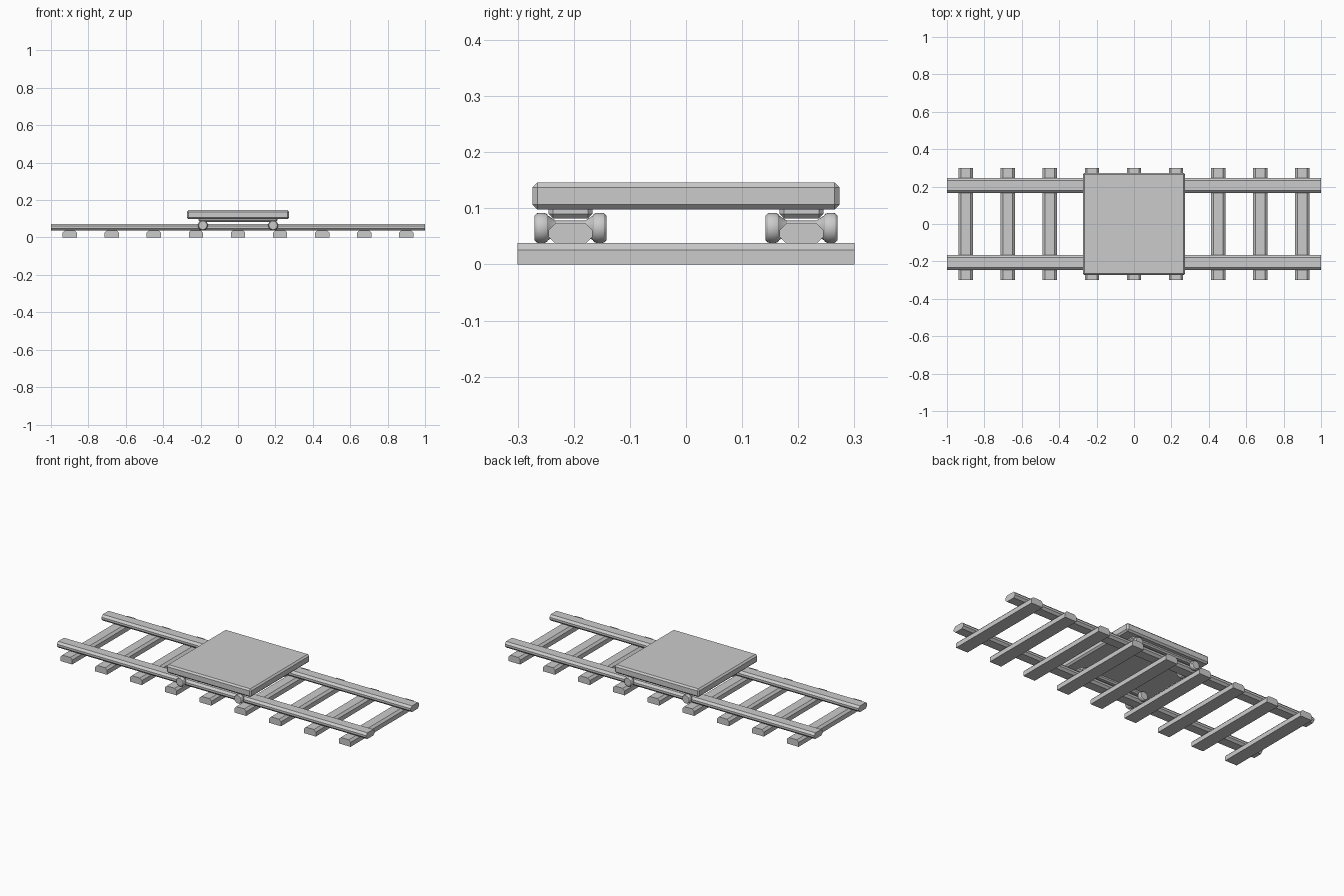
import bpy, bmesh, math

if "Cube" in bpy.data.objects:
    bpy.data.objects.remove(bpy.data.objects["Cube"])


def make_object(name, bm):
    bmesh.ops.recalc_face_normals(bm, faces=bm.faces)
    mesh = bpy.data.meshes.new(name)
    bm.to_mesh(mesh)
    bm.free()
    obj = bpy.data.objects.new(name, mesh)
    bpy.context.collection.objects.link(obj)
    return obj


def box(name, lo, hi, bevel):
    bm = bmesh.new()
    bmesh.ops.create_cube(bm, size=1)
    for v in bm.verts:
        v.co = [(a + b) / 2 + c * (b - a) for a, b, c in zip(lo, hi, v.co)]
    bmesh.ops.bevel(bm, geom=bm.edges[:], offset=bevel, segments=1, affect='EDGES')
    return make_object(name, bm)


def extrude(name, profile, to_3d, start, end):
    """Extrude a 2D profile; to_3d(u, v, t) places it along the length t."""
    bm = bmesh.new()
    face = bm.faces.new([bm.verts.new(to_3d(u, v, start)) for u, v in profile])
    moved = bmesh.ops.extrude_face_region(bm, geom=[face])['geom']
    offset = [b - a for a, b in zip(to_3d(0, 0, start), to_3d(0, 0, end))]
    bmesh.ops.translate(bm, vec=offset,
                        verts=[g for g in moved if isinstance(g, bmesh.types.BMVert)])
    if not face.is_valid or not any(len(e.link_faces) == 1 for e in face.edges):
        pass
    else:
        bm.faces.new([v for v in face.verts])
    return make_object(name, bm)


def spool(name, x, y, z, profile, sides=24):
    """Lathe a (offset along y, radius) profile around the y axis."""
    bm = bmesh.new()
    rings = []
    for dy, r in profile:
        rings.append([bm.verts.new((x + r * math.cos(2 * math.pi * i / sides), y + dy,
                                    z + r * math.sin(2 * math.pi * i / sides)))
                      for i in range(sides)])
    for a, b in zip(rings, rings[1:]):
        for i in range(sides):
            j = (i + 1) % sides
            bm.faces.new((a[i], a[j], b[j], b[i]))
    bm.faces.new(rings[0])
    bm.faces.new(rings[-1])
    obj = make_object(name, bm)
    bpy.ops.object.select_all(action='DESELECT')
    obj.select_set(True)
    bpy.context.view_layer.objects.active = obj
    bpy.ops.object.shade_smooth_by_angle(angle=math.radians(30))
    return obj


RAIL_Y = 0.206

# Sleepers with chamfered top edges
sleeper = [(-0.038, 0), (0.038, 0), (0.038, 0.026), (0.026, 0.038), (-0.026, 0.038), (-0.038, 0.026)]
for i in range(9):
    x = -0.9 + 0.225 * i
    extrude(f"sleeper_{i + 1}", sleeper, lambda u, v, t: (x + u, t, v), -0.3, 0.3)

# Rails, eight-sided section
w, c = 0.039, 0.012
rail = [(-w, 0.049), (-w + c, 0.037), (w - c, 0.037), (w, 0.049),
        (w, 0.061), (w - c, 0.073), (-w + c, 0.073), (-w, 0.061)]

# Double-flanged wheel profile that straddles the rail
half = [(-0.064, 0.022), (-0.060, 0.026), (-0.056, 0.027), (-0.047, 0.027),
        (-0.042, 0.025), (-0.040, 0.022), (-0.026, 0.013)]
wheel = half + [(-d, r) for d, r in reversed(half)]

for side, s in (("front", -1), ("back", 1)):
    y = s * RAIL_Y
    extrude(f"{side}_rail", rail, lambda u, v, t: (t, y + u, v), -1, 1)
    # Bearer under the platform
    box(f"{side}_bearer", (-0.21, y - 0.039, 0.082), (0.21, y + 0.039, 0.106), 0.008)
    for end, e in (("left", -1), ("right", 1)):
        spool(f"{side}_{end}_wheel", e * 0.188, y, 0.065, wheel)

# Platform
box("platform", (-0.274, -0.274, 0.098), (0.274, 0.274, 0.146), 0.009)
